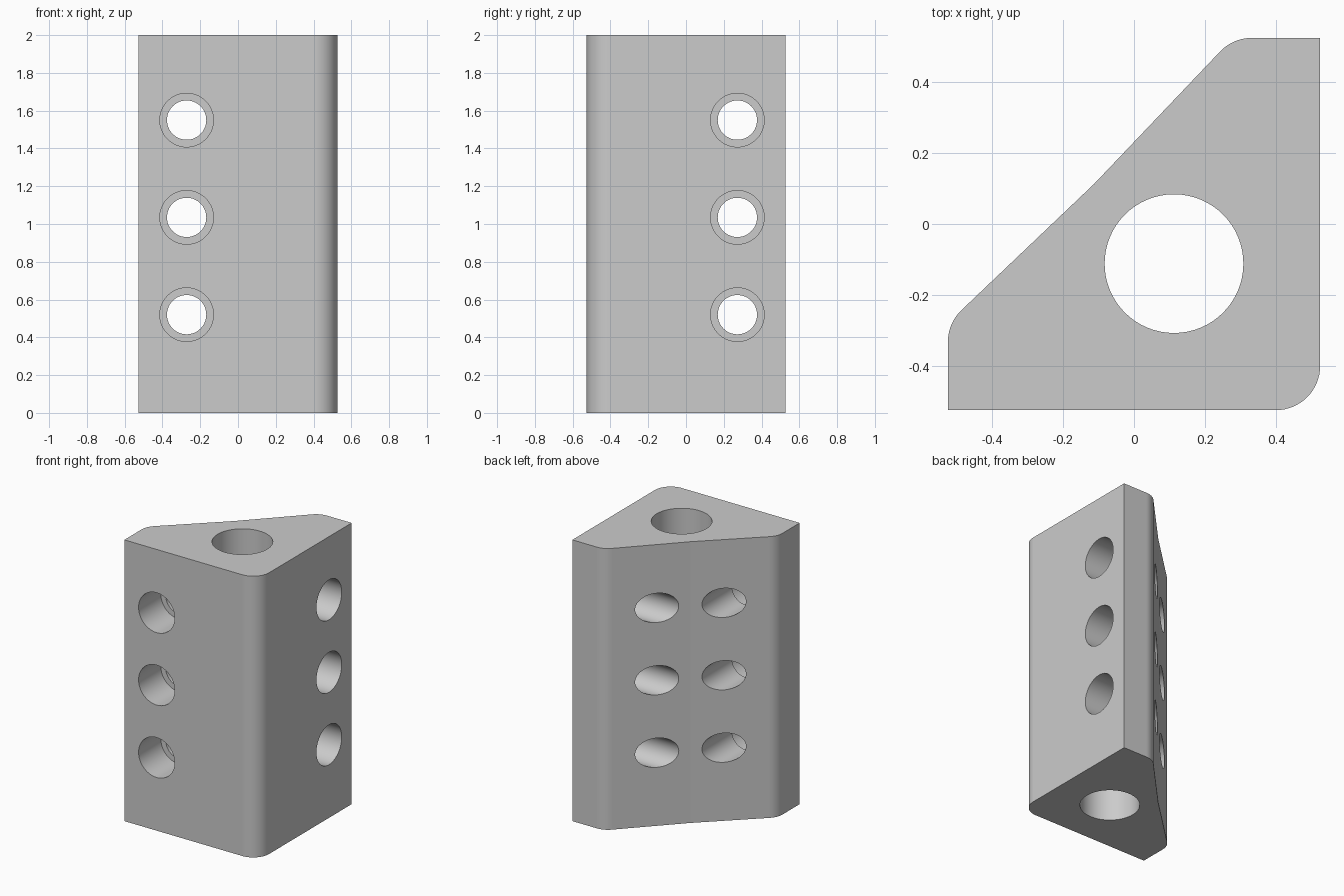
import bpy
import bmesh
import math
from mathutils import Vector, Matrix

if "Cube" in bpy.data.objects:
    bpy.data.objects.remove(bpy.data.objects["Cube"])

HEIGHT = 2.0
HALF = 0.526
FILLET = 0.125
HOLE_OFFSET = 0.272
HOLE_HEIGHTS = [0.52, 1.035, 1.55]

grey = bpy.data.materials.new("light_grey")
grey.use_nodes = True
colour = (0.6, 0.6, 0.6, 1)
grey.diffuse_color = colour
grey.node_tree.nodes["Principled BSDF"].inputs["Base Color"].default_value = colour


def fillet(prev, corner, nxt, radius, steps):
    """Points of an arc that rounds one convex corner."""
    a, b = (prev - corner).normalized(), (nxt - corner).normalized()
    half = a.angle(b) / 2
    centre = corner + (a + b).normalized() * radius / math.sin(half)
    start = corner + a * radius / math.tan(half) - centre
    sweep = math.pi - 2 * half
    turn = [Matrix.Rotation(sweep * i / steps, 2) for i in range(steps + 1)]
    return [centre + t @ start for t in turn]


def make_object(name, bm):
    mesh = bpy.data.meshes.new(name)
    bm.to_mesh(mesh)
    bm.free()
    obj = bpy.data.objects.new(name, mesh)
    bpy.context.collection.objects.link(obj)
    mesh.materials.append(grey)
    return obj


def drill(target, radius, start, end):
    """Cut a round hole between two points."""
    start, end = Vector(start), Vector(end)
    axis = end - start
    bm = bmesh.new()
    place = Matrix.Translation((start + end) / 2) @ axis.to_track_quat("Z", "Y").to_matrix().to_4x4()
    bmesh.ops.create_cone(bm, cap_ends=True, segments=64, radius1=radius,
                          radius2=radius, depth=axis.length, matrix=place)
    cutter = make_object("drill", bm)
    cutter.hide_render = True
    mod = target.modifiers.new("hole", "BOOLEAN")
    mod.operation = "DIFFERENCE"
    mod.solver = "EXACT"
    mod.object = cutter
    bpy.ops.object.modifier_apply(modifier=mod.name)
    bpy.data.objects.remove(cutter)


# Block: rounded corner profile with a slightly bent diagonal back
corners = [(HALF, HALF, 0), (0.28, HALF, FILLET), (-0.113, 0.113, 0),
           (-HALF, -0.28, FILLET), (-HALF, -HALF, 0), (HALF, -HALF, FILLET)]
points = [Vector(c[:2]) for c in corners]
outline = []
for i, (x, y, radius) in enumerate(corners):
    if radius:
        after = points[(i + 1) % len(points)]
        outline += fillet(points[i - 1], points[i], after, radius, 16 if i == 5 else 10)
    else:
        outline.append(points[i])

bm = bmesh.new()
base = bm.faces.new([bm.verts.new((p.x, p.y, 0)) for p in outline])
top = bmesh.ops.extrude_face_region(bm, geom=[base])["geom"]
bmesh.ops.translate(bm, vec=(0, 0, HEIGHT),
                    verts=[v for v in top if isinstance(v, bmesh.types.BMVert)])
bmesh.ops.recalc_face_normals(bm, faces=bm.faces)
block = make_object("corner_block", bm)
bpy.context.view_layer.objects.active = block
block.select_set(True)

# Vertical bore
drill(block, 0.196, (0.113, -0.112, -0.1), (0.113, -0.112, HEIGHT + 0.1))

# Counterbored screw holes through the front and side faces
for z in HOLE_HEIGHTS:
    for radius, depth in ((0.104, 0.8), (0.142, 0.25)):
        drill(block, radius, (-HOLE_OFFSET, -HALF - 0.1, z), (-HOLE_OFFSET, depth - HALF, z))
        drill(block, radius, (HALF + 0.1, HOLE_OFFSET, z), (HALF - depth, HOLE_OFFSET, z))

# Smooth the round surfaces, keep the large faces flat
bpy.ops.object.shade_smooth_by_angle(angle=math.radians(30))
for face in block.data.polygons:
    if face.area > 0.1:
        face.use_smooth = False
